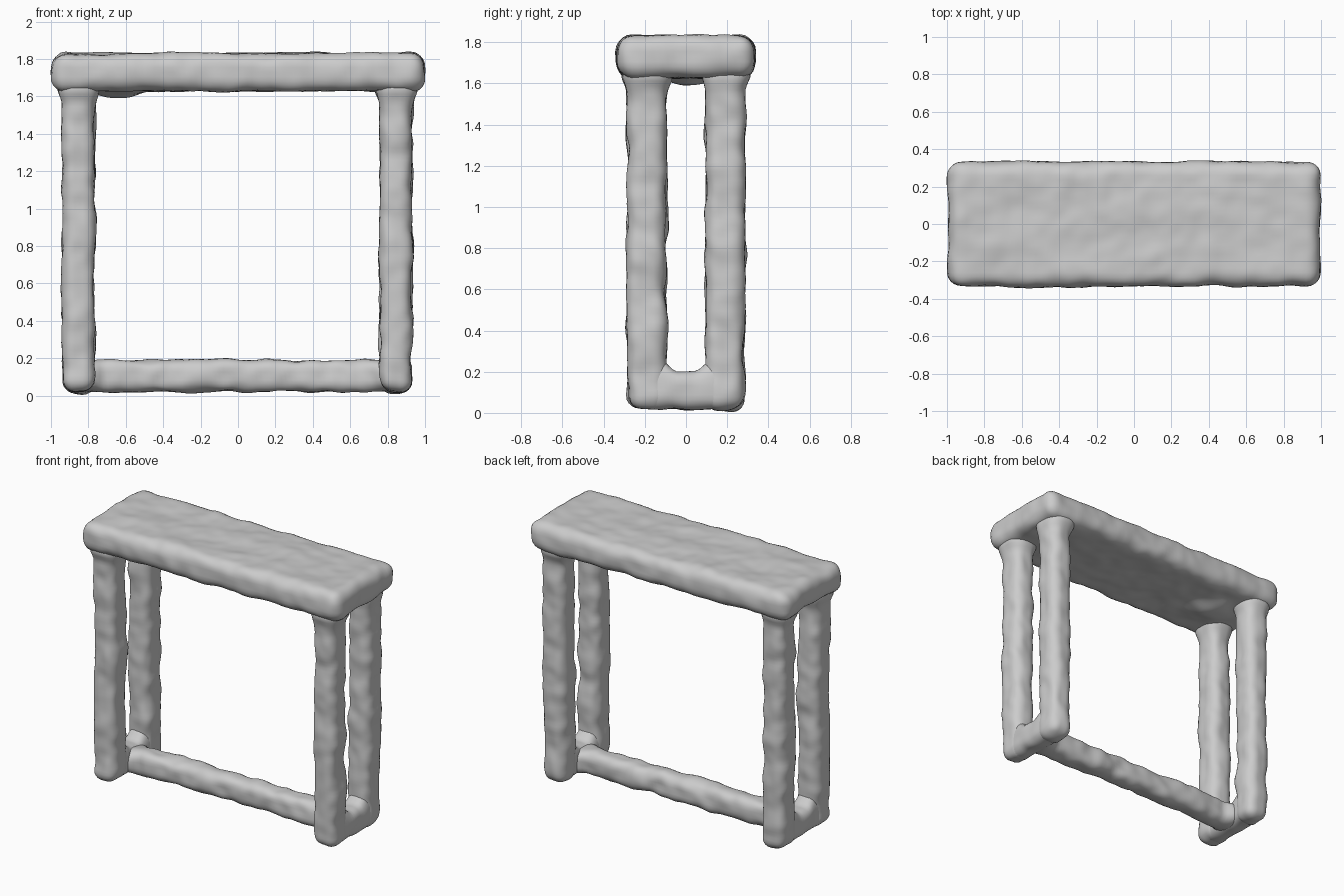
import bpy, bmesh
from mathutils import Vector, noise

old = bpy.data.objects.get("Cube")
if old:
    bpy.data.objects.remove(old, do_unlink=True)

# Single plain grey
grey = bpy.data.materials.new("plain_grey")
grey.use_nodes = True
colour = (0.6, 0.6, 0.6, 1)
grey.diffuse_color = colour
bsdf = grey.node_tree.nodes["Principled BSDF"]
bsdf.inputs["Base Color"].default_value = colour
bsdf.inputs["Roughness"].default_value = 0.8


def clamp(v, lo, hi):
    return max(lo, min(hi, v))


def smooth(t):
    t = clamp(t, 0, 1)
    return t * t * (3 - 2 * t)


def rough_beam(name, low, high, radius, step, rough=0.014, shape=None):
    """Rounded box between two corners, with a hand-worn uneven surface."""
    low, high = Vector(low), Vector(high)
    bm = bmesh.new()
    bmesh.ops.create_cube(bm, size=1)
    for v in bm.verts:
        v.co = Vector([(low[i] + high[i]) / 2 + v.co[i] * (high[i] - low[i]) for i in range(3)])
    # Slice evenly along each axis
    for i in range(3):
        normal = Vector([float(i == k) for k in range(3)])
        cuts = max(3, round((high[i] - low[i]) / step))
        for c in range(1, cuts):
            point = low.lerp(high, c / cuts)
            bmesh.ops.bisect_plane(bm, geom=bm.verts[:] + bm.edges[:] + bm.faces[:],
                                   plane_co=point, plane_no=normal)
    # Round the corners, then push the surface in and out
    for v in bm.verts:
        core = Vector([clamp(v.co[i], low[i] + radius, high[i] - radius) for i in range(3)])
        out = (v.co - core).normalized()
        p = core + out * radius
        wobble = noise.noise(p * 6) + 0.5 * noise.noise(p * 13)
        v.co = p + out * rough * wobble
        if shape:
            v.co += shape(p, out)
    bmesh.ops.recalc_face_normals(bm, faces=bm.faces[:])
    mesh = bpy.data.meshes.new(name)
    bm.to_mesh(mesh)
    bm.free()
    mesh.materials.append(grey)
    mesh.polygons.foreach_set("use_smooth", [True] * len(mesh.polygons))
    obj = bpy.data.objects.new(name, mesh)
    bpy.context.collection.objects.link(obj)
    return obj


# Underside lump near one end, and a shallow dent on top
def slab_shape(p, out):
    if out.z < -0.5:
        lump = (p - Vector((-0.65, 0, p.z))).length
        return Vector((0, 0, -0.045 * (1 - smooth(lump / 0.2))))
    if out.z > 0.5:
        dent = (p - Vector((-0.57, 0.09, p.z))).length
        return Vector((0, 0, -0.015 * (1 - smooth(dent / 0.14))))
    return Vector()


# Posts widen where they meet the top slab
def post_flare(p, out):
    return Vector((out.x, out.y, 0)) * 0.025 * smooth((p.z - 1.55) / 0.1)


# Foot rails curve up into the posts
def rail_fillet(p, out):
    return Vector((0, 0, max(0, out.z) * 0.06 * smooth((abs(p.y) - 0.04) / 0.09)))


# Stretcher widens into the foot rails
def stretcher_flare(p, out):
    return Vector((0, out.y, 0)) * 0.04 * smooth((abs(p.x) - 0.7) / 0.1)


rough_beam("top_slab", (-0.995, -0.335, 1.63), (0.995, 0.335, 1.83), 0.075, 0.025, 0.012, slab_shape)

for side, x in (("right", -0.852), ("left", 0.845)):
    for end, y in (("front", -0.19), ("back", 0.19)):
        foot = 0.02 if end == "front" else 0.012
        rough_beam(f"{side}_{end}_post", (x - 0.085, y - 0.095, foot), (x + 0.085, y + 0.095, 1.7),
                   0.065, 0.022, 0.014, post_flare)
    rough_beam(f"{side}_foot_rail", (x - 0.08, -0.24, 0.02), (x + 0.08, 0.24, 0.2),
               0.06, 0.022, 0.01, rail_fillet)

rough_beam("bottom_stretcher", (-0.85, -0.08, 0.02), (0.85, 0.08, 0.19), 0.06, 0.022, 0.016, stretcher_flare)
